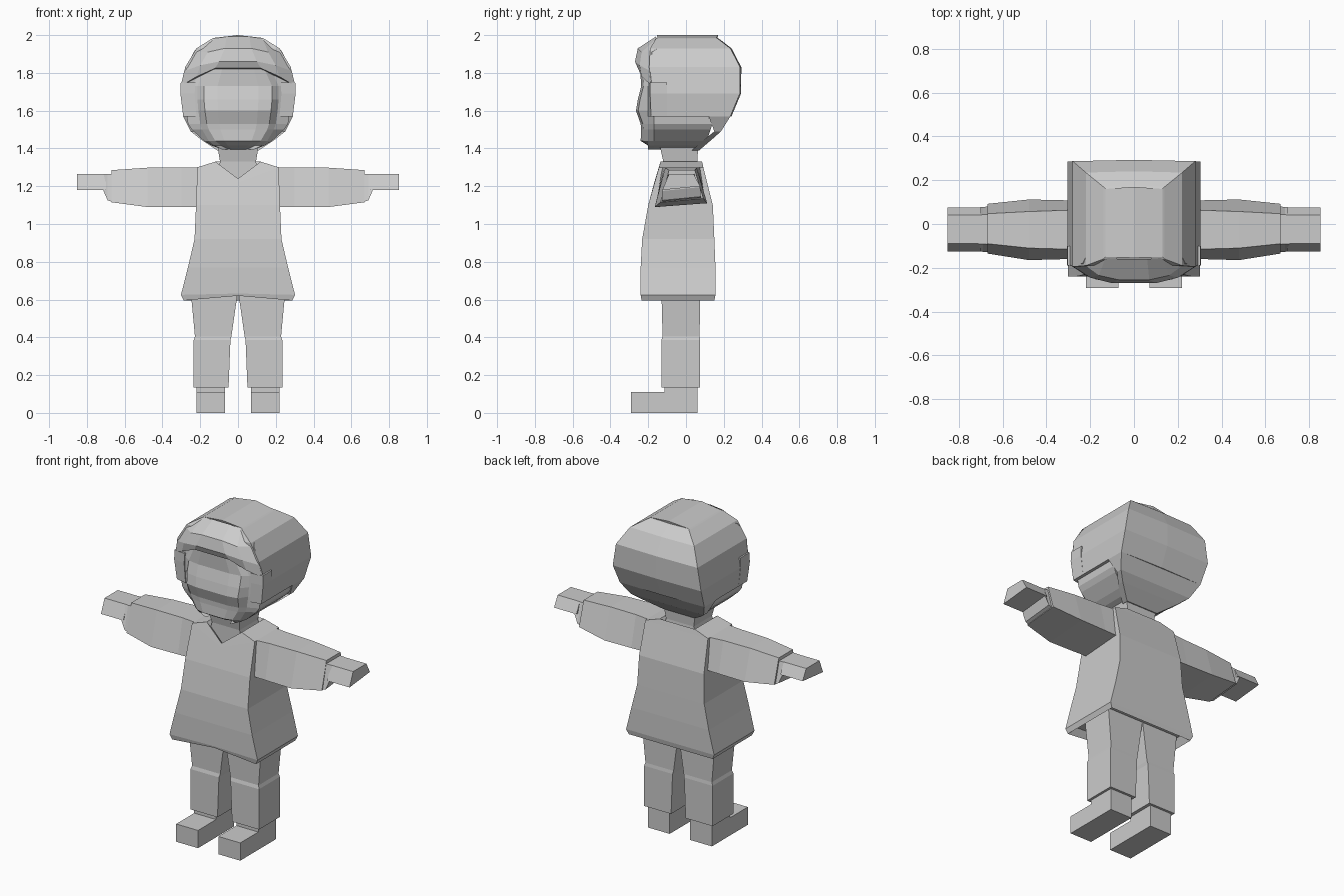
import bpy, bmesh

grey = bpy.data.materials.new("plain grey")
grey.diffuse_color = (0.6, 0.6, 0.6, 1)


def build(name, rings, cap=True, mirror=False, closed=True):
    """Skin a list of equal-length point rings into one flat-shaded part."""
    bm = bmesh.new()
    rows = [[bm.verts.new(p) for p in r] for r in rings]
    n = len(rows[0])
    for a, b in zip(rows, rows[1:]):
        for i in range(n if closed else n - 1):
            j = (i + 1) % n
            bm.faces.new((a[i], a[j], b[j], b[i]))
    if cap:
        bm.faces.new(rows[0][::-1])
        bm.faces.new(rows[-1])
    if mirror:
        other = bmesh.ops.duplicate(bm, geom=bm.verts[:] + bm.edges[:] + bm.faces[:])["geom"]
        for v in [g for g in other if isinstance(g, bmesh.types.BMVert)]:
            v.co.x = -v.co.x
    bmesh.ops.recalc_face_normals(bm, faces=bm.faces[:])
    me = bpy.data.meshes.new(name)
    bm.to_mesh(me)
    bm.free()
    me.materials.append(grey)
    ob = bpy.data.objects.new(name, me)
    bpy.context.collection.objects.link(ob)
    return ob


def rect(x0, x1, y0, y1, z):
    return [(x0, y0, z), (x1, y0, z), (x1, y1, z), (x0, y1, z)]


def sym(half):
    """Complete a row of points running from the centre outwards."""
    return [(-x, y, z) for x, y, z in half[::-1]] + half


# hair: square sections (half width, front, back) following the round outlines
hair = [(1.57, .29, -.18, .235), (1.69, .303, -.18, .285), (1.83, .28, -.195, .287),
        (1.93, .22, -.19, .235), (1.98, .14, -.16, .17), (1.985, .13, -.15, .16)]
rings = []
for z, h, f, b in hair:
    rings.append([(-h, f, z), (h, f, z), (h, b, z), (0, b + .006, z), (-h, b, z)])
rings.append([(0, -.155, 2), (.001, -.155, 2), (.001, .17, 2), (0, .17, 2), (-.001, .17, 2)])
build("hair", rings)

# hair at the nape, stepped behind the jaw
nape = [(1.57, .29, .12, .235), (1.49, .25, .15, .185), (1.45, .20, .10, .14), (1.39, .11, .03, .07)]
build("nape_hair", [rect(-h, h, f, b, z) for z, h, f, b in nape])

# fringe arching over the face
build("fringe", [
    sym([(.12, -.17, 1.81), (.22, -.17, 1.77), (.295, -.15, 1.73)]),
    sym([(.12, -.255, 1.825), (.22, -.235, 1.78), (.303, -.18, 1.73)]),
    sym([(.10, -.27, 1.86), (.20, -.245, 1.84), (.285, -.19, 1.81)]),
    sym([(.07, -.255, 1.93), (.16, -.235, 1.91), (.235, -.18, 1.91)]),
    sym([(.06, -.16, 1.992), (.13, -.155, 1.982), (.22, -.15, 1.93)]),
], cap=False, closed=False)

# side locks framing the face
build("side_locks", [
    [(.225, -.20, 1.75), (.303, -.19, 1.75), (.303, -.1, 1.75), (.225, -.1, 1.75)],
    [(.23, -.20, 1.69), (.305, -.19, 1.69), (.305, -.1, 1.69), (.23, -.1, 1.69)],
    [(.22, -.20, 1.57), (.29, -.185, 1.57), (.29, -.1, 1.57), (.22, -.1, 1.57)],
], mirror=True)

# face and jaw: level, front half width, front, side half width, back
face = [(1.395, .05, -.14, .08, .06), (1.415, .09, -.20, .14, .09), (1.44, .12, -.24, .18, .11),
        (1.50, .155, -.238, .245, .13), (1.53, .165, -.24, .265, .14), (1.60, .175, -.265, .275, .1),
        (1.66, .18, -.255, .275, .1), (1.73, .18, -.237, .275, .1), (1.82, .14, -.243, .26, .1)]
build("face", [[(-s, b, z), (-s, -.17, z), (-w - .035, -.2, z), (-w, f + .012, z), (-w * .6, f, z),
                (w * .6, f, z), (w, f + .012, z), (w + .035, -.2, z), (s, -.17, z), (s, b, z)]
               for z, w, f, s, b in face])

# neck
build("neck", [rect(-.12, .12, -.12, .07, 1.22), rect(-.095, .095, -.12, .06, 1.33),
               rect(-.11, .11, -.14, .065, 1.42)])


# tunic: flared body with a notched neckline, hollow hem and collar
def tunic_ring(z, h, f, b, mid_z, mid_y=None):
    return [(-h, b, z), (h, b, z), (h, f, z), (0, f if mid_y is None else mid_y, mid_z), (-h, f, z)]


build("tunic", [
    tunic_ring(.64, .26, -.21, .13, .65),
    tunic_ring(.595, .288, -.235, .15, .62),
    tunic_ring(.625, .302, -.24, .156, .632),
    tunic_ring(.77, .265, -.24, .156, .77),
    tunic_ring(.92, .23, -.232, .15, .92),
    tunic_ring(1.10, .222, -.20, .142, 1.10),
    tunic_ring(1.30, .215, -.143, .092, 1.22, -.168),
    tunic_ring(1.33, .12, -.135, .085, 1.24, -.162),
    tunic_ring(1.30, .10, -.12, .07, 1.22, -.14),
    tunic_ring(1.22, .08, -.10, .05, 1.20, -.11),
])


# sleeves: trapezoid sections along the arm
def arm_ring(x, lo, hi, f, b, inset):
    return [(x, f, lo), (x, b, lo + .02), (x, b - inset, hi), (x, f + inset, hi)]


build("sleeves", [arm_ring(.20, 1.09, 1.30, -.155, .105, .03), arm_ring(.30, 1.09, 1.30, -.16, .108, .045),
                  arm_ring(.48, 1.09, 1.298, -.165, .112, .055), arm_ring(.67, 1.115, 1.285, -.135, .092, .045)],
      mirror=True)

# cuffs tapering into the hands
build("cuffs", [arm_ring(.66, 1.115, 1.265, -.128, .08, .035), arm_ring(.69, 1.125, 1.265, -.127, .078, .035),
                arm_ring(.712, 1.175, 1.265, -.125, .075, .035)], mirror=True)
build("hands", [arm_ring(x, 1.18, 1.265, -.125, .075, .035) for x in (.70, .853)], mirror=True)

# trousers with a slight knee crease
build("trousers", [rect(.05, .235, -.13, .075, .135), rect(.04, .235, -.13, .075, .385),
                   rect(.035, .228, -.124, .072, .405), rect(.001, .25, -.13, .075, .64)], mirror=True)

# shoes: ankle block and toe block
build("ankles", [rect(.07, .22, -.115, .06, z) for z in (0, .14)], mirror=True)
build("toes", [rect(.07, .22, -.292, -.10, z) for z in (0, .11)], mirror=True)
